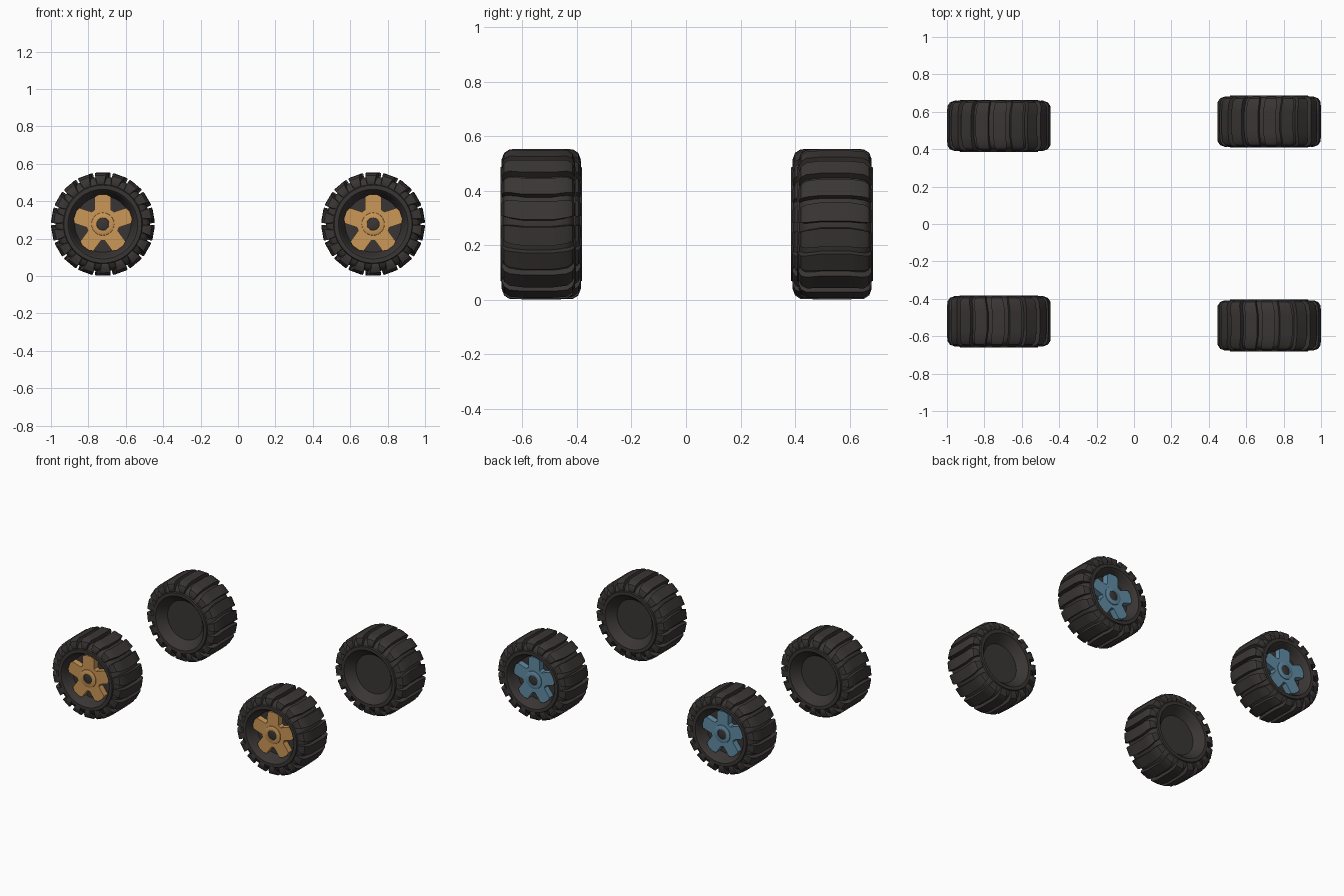
import bpy, bmesh, math

if "Cube" in bpy.data.objects:
    bpy.data.objects.remove(bpy.data.objects["Cube"])

R, CX = 0.2775, 0.7225
LUGS = 18


def material(name, rgb):
    m = bpy.data.materials.new(name)
    m.diffuse_color = (*rgb, 1)
    m.use_nodes = True
    m.node_tree.nodes["Principled BSDF"].inputs["Base Color"].default_value = m.diffuse_color
    return m


RUBBER = material("dark rubber", (0.042, 0.036, 0.035))
ORANGE = material("orange rim", (0.60, 0.31, 0.095))
BLUE = material("blue rim", (0.115, 0.26, 0.37))


def polar(r, a, y):
    """Point at radius r, angle a from straight up, axle position y."""
    return (r * math.sin(a), y, r * math.cos(a))


def lathe(bm, profile, n):
    """Spin a list of (radius, y) points around the axle."""
    rings = [[bm.verts.new(polar(r, 2 * math.pi * i / n, y)) for i in range(n)] for r, y in profile]
    for a, b in zip(rings, rings[1:]):
        for i in range(n):
            j = (i + 1) % n
            bm.faces.new((a[i], a[j], b[j], b[i]))
    bmesh.ops.remove_doubles(bm, verts=bm.verts[:], dist=1e-5)


def lug(bm, a0):
    """One tread bar that wraps over both shoulders."""
    half = [(0.133, 0.215, 0.085), (0.134, 0.238, 0.10), (0.125, 0.262, 0.11),
            (0.105, 0.2755, 0.12), (0.055, R, 0.125)]
    path = [(-y, r, w) for y, r, w in half] + [(y, r, w) for y, r, w in reversed(half)]
    rows = []
    for y, r, w in path:
        skew = 0.05 * (abs(y) / 0.13) ** 2
        a = a0 + skew
        base_y, base_r = y * 0.85, r - 0.035
        rows.append([bm.verts.new(polar(base_r, a - w * 1.1, base_y)),
                     bm.verts.new(polar(r, a - w, y)),
                     bm.verts.new(polar(r, a + w, y)),
                     bm.verts.new(polar(base_r, a + w * 1.1, base_y))])
    for p, q in zip(rows, rows[1:]):
        for i in range(4):
            j = (i + 1) % 4
            bm.faces.new((p[i], p[j], q[j], q[i]))
    bm.faces.new(rows[0])
    bm.faces.new(rows[-1][::-1])


def star(bm, y0, y1):
    """Five flared spokes around a hub, extruded along the axle."""
    outline = []
    for k in range(5):
        c = 2 * math.pi * k / 5
        for r, d in ((0.088, -0.52), (0.152, -0.29), (0.159, -0.14),
                     (0.159, 0.14), (0.152, 0.29), (0.088, 0.52)):
            outline.append((r, c + d))
    n = len(outline)
    back = [bm.verts.new(polar(r, a, y0)) for r, a in outline]
    front = [bm.verts.new(polar(r, a, y1)) for r, a in outline]
    hub = bm.verts.new((0, y1, 0))
    for i in range(n):
        j = (i + 1) % n
        bm.faces.new((back[i], back[j], front[j], front[i]))
        bm.faces.new((front[i], front[j], hub))


def finish(bm, name, mat, place, angle=35):
    bmesh.ops.recalc_face_normals(bm, faces=bm.faces[:])
    me = bpy.data.meshes.new(name)
    bm.to_mesh(me)
    bm.free()
    me.materials.append(mat)
    ob = bpy.data.objects.new(name, me)
    ob.location, ob.rotation_euler = place
    bpy.context.collection.objects.link(ob)
    bpy.ops.object.select_all(action='DESELECT')
    ob.select_set(True)
    bpy.context.view_layer.objects.active = ob
    bpy.ops.object.shade_smooth_by_angle(angle=math.radians(angle))
    return ob


# tyre cross-section from outer dish centre to inner dish centre
TYRE = [(0, 0.062), (0.15, 0.062), (0.172, 0.115), (0.18, 0.133), (0.186, 0.139), (0.208, 0.139),
        (0.212, 0.130), (0.232, 0.122), (0.246, 0.108), (0.253, 0.08), (0.253, -0.08),
        (0.246, -0.108), (0.232, -0.122), (0.212, -0.130), (0.208, -0.139), (0.186, -0.139),
        (0.18, -0.133), (0.165, -0.115), (0.135, -0.08), (0, -0.08)]


def wheel(label, x, y, rim_mat):
    place = ((x, y, R), (0, 0, 0 if y > 0 else math.pi))
    bm = bmesh.new()
    lathe(bm, TYRE, 72)
    finish(bm, label + "_tyre", RUBBER, place)

    bm = bmesh.new()
    for k in range(LUGS):
        lug(bm, 2 * math.pi * k / LUGS)
    finish(bm, label + "_tread", RUBBER, place)

    bm = bmesh.new()
    star(bm, 0.06, 0.104)
    finish(bm, label + "_rim", rim_mat, place)

    # raised hub ring and dark axle cap
    bm = bmesh.new()
    lathe(bm, [(0.062, 0.10), (0.060, 0.108), (0.050, 0.112), (0.034, 0.112), (0.031, 0.10)], 40)
    finish(bm, label + "_hub_ring", rim_mat, place)
    bm = bmesh.new()
    lathe(bm, [(0.033, 0.10), (0.033, 0.108), (0.028, 0.110), (0, 0.110)], 24)
    finish(bm, label + "_axle_cap", RUBBER, place)


# the left and right pairs are slightly offset along y
wheel("front_left", -CX, -0.52, ORANGE)
wheel("front_right", CX, -0.542, ORANGE)
wheel("back_left", -CX, 0.525, BLUE)
wheel("back_right", CX, 0.547, BLUE)
